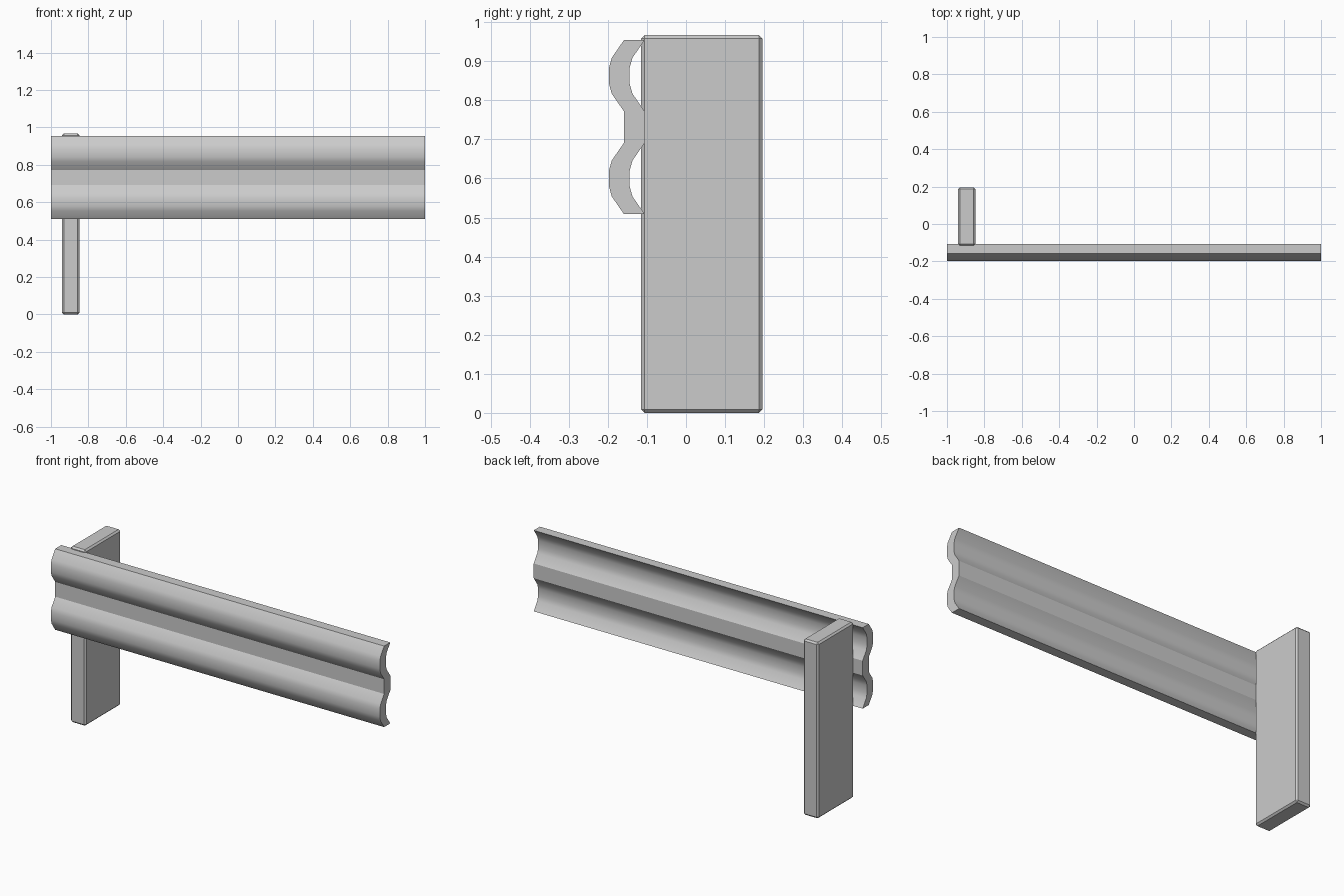
import bpy, bmesh, math

if "Cube" in bpy.data.objects:
    bpy.data.objects.remove(bpy.data.objects["Cube"])

def make_object(name, bm):
    bmesh.ops.recalc_face_normals(bm, faces=bm.faces)
    me = bpy.data.meshes.new(name)
    bm.to_mesh(me)
    bm.free()
    ob = bpy.data.objects.new(name, me)
    bpy.context.collection.objects.link(ob)
    return ob

# Corrugated rail: two waves joined by a flat web, as one strip (y, z)
half_wave = [(-0.159, 0.091), (-0.190, 0.046), (-0.197, 0.021)]
wave = half_wave + [(y, -z) for y, z in reversed(half_wave)]
front = [(y, z + c) for c in (0.863, 0.600) for y, z in wave]
thickness = 0.053

bm = bmesh.new()
rows = []
for x in (-1, 1):
    rows.append([[bm.verts.new((x, y + d, z)) for y, z in front] for d in (0, thickness)])
(fl, bl), (fr, br) = rows
n = len(front)
for i in range(n - 1):
    j = i + 1
    bm.faces.new((fl[i], fl[j], fr[j], fr[i]))   # front skin
    bm.faces.new((bl[i], br[i], br[j], bl[j]))   # back skin
    bm.faces.new((fl[i], bl[i], bl[j], fl[j]))   # left end
    bm.faces.new((fr[i], fr[j], br[j], br[i]))   # right end
for i in (0, n - 1):                             # top and bottom edges
    bm.faces.new((fl[i], fr[i], br[i], bl[i]))
rail = make_object("guard_rail", bm)
bpy.context.view_layer.objects.active = rail
rail.select_set(True)
bpy.ops.object.shade_smooth_by_angle(angle=math.radians(30))

# Upright post with chamfered edges
x0, x1, y0, y1, z0, z1 = -0.94, -0.848, -0.115, 0.196, 0.0, 0.967
bm = bmesh.new()
bmesh.ops.create_cube(bm, size=1)
for v in bm.verts:
    v.co = ((x0 + x1) / 2 + v.co.x * (x1 - x0),
            (y0 + y1) / 2 + v.co.y * (y1 - y0),
            (z0 + z1) / 2 + v.co.z * (z1 - z0))
bmesh.ops.bevel(bm, geom=bm.edges[:], offset=0.009, segments=1, affect='EDGES')
make_object("post", bm)
